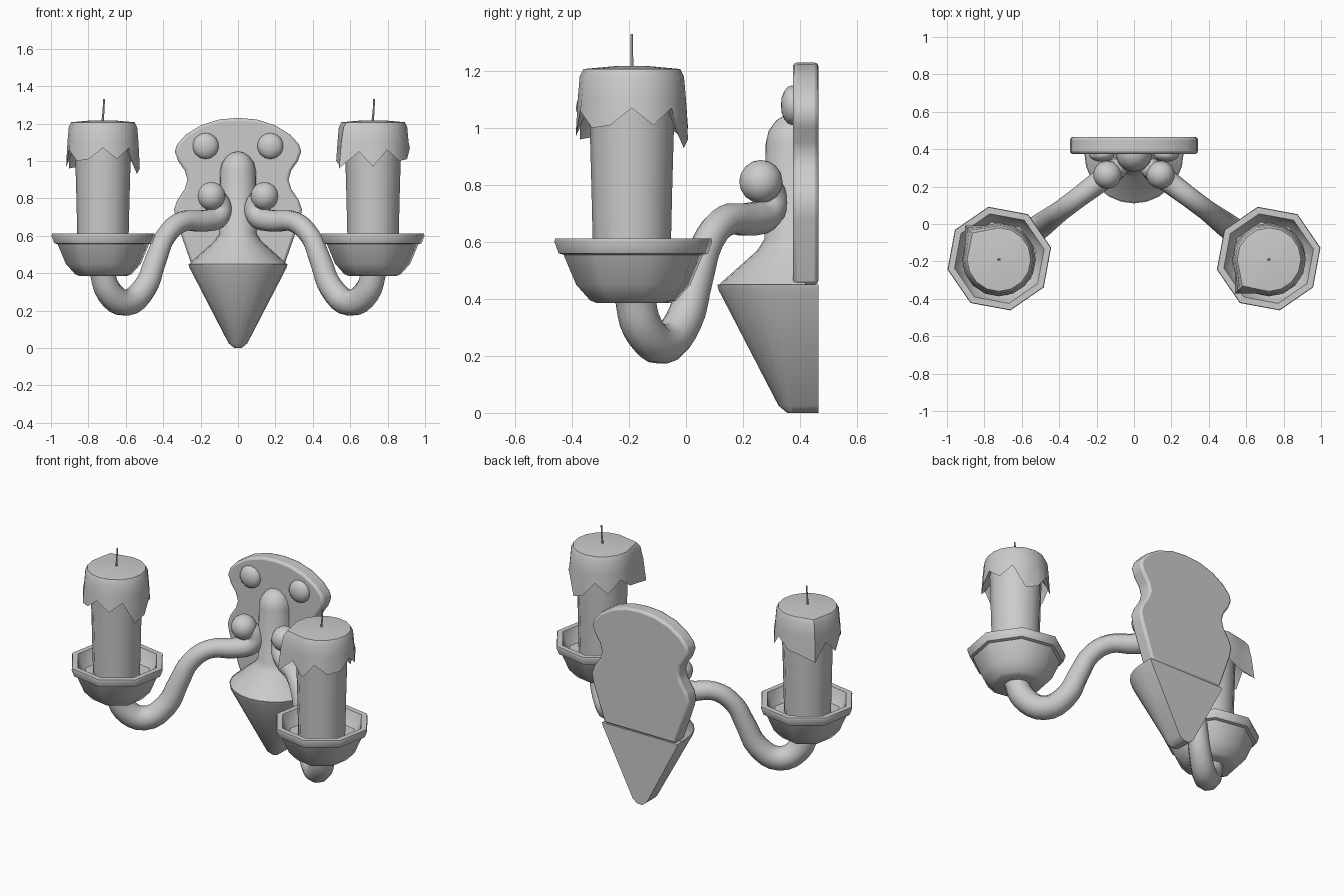
import bpy, bmesh
from math import sin, cos, pi, radians
from mathutils import Vector, Matrix

cube = bpy.data.objects.get("Cube")
if cube:
    bpy.data.objects.remove(cube, do_unlink=True)

mat = bpy.data.materials.new("plain_grey")
mat.use_nodes = True
GREY = (0.6, 0.6, 0.6, 1)
mat.diffuse_color = GREY
mat.node_tree.nodes["Principled BSDF"].inputs["Base Color"].default_value = GREY


def finish(obj, angle=40):
    """Give the part its material and shading."""
    obj.data.materials.clear()
    obj.data.materials.append(mat)
    bpy.ops.object.select_all(action='DESELECT')
    obj.select_set(True)
    bpy.context.view_layer.objects.active = obj
    bpy.ops.object.shade_smooth_by_angle(angle=radians(angle))
    return obj


def make(name, bm, angle=40):
    bmesh.ops.recalc_face_normals(bm, faces=bm.faces)
    me = bpy.data.meshes.new(name)
    bm.to_mesh(me)
    bm.free()
    obj = bpy.data.objects.new(name, me)
    bpy.context.collection.objects.link(obj)
    return finish(obj, angle)


def loft(name, rings, angle=40):
    """Skin a stack of equal-sized rings and cap both ends."""
    bm = bmesh.new()
    rows = [[bm.verts.new(p) for p in ring] for ring in rings]
    n = len(rows[0])
    for a, b in zip(rows, rows[1:]):
        for i in range(n):
            j = (i + 1) % n
            bm.faces.new((a[i], a[j], b[j], b[i]))
    bm.faces.new(rows[0][::-1])
    bm.faces.new(rows[-1])
    return make(name, bm, angle)


def circle(centre, r, z, sides, phase=0):
    return [(centre[0] + r * cos(phase + 2 * pi * i / sides),
             centre[1] + r * sin(phase + 2 * pi * i / sides), z) for i in range(sides)]


def ball(name, centre, scale, turn=0):
    bm = bmesh.new()
    m = Matrix.Translation(centre) @ Matrix.Rotation(turn, 4, 'X') @ Matrix.Diagonal((*scale, 1))
    bmesh.ops.create_uvsphere(bm, u_segments=14, v_segments=8, radius=1, matrix=m)
    return make(name, bm, 60)


# Wall plate with a waisted outline
FACE, BACK = 0.375, 0.465
half = [(0.1, 1.222), (0.2, 1.19), (0.28, 1.14), (0.325, 1.09), (0.338, 1.05), (0.32, 1.0),
        (0.285, 0.95), (0.27, 0.9), (0.285, 0.85), (0.325, 0.79), (0.342, 0.74),
        (0.33, 0.68), (0.25, 0.45)]
outline = [(0, 1.23)] + half + [(-x, z) for x, z in reversed(half)]
plate = loft("wall_plate", [[(x, y, z) for x, z in outline] for y in (FACE, BACK)])
bevel = plate.modifiers.new("rounded_edge", 'BEVEL')
bevel.width, bevel.segments, bevel.limit_method = 0.014, 2, 'ANGLE'
bevel.angle_limit = radians(50)


# Centre body: half-round in front, flat at the back
def half_round(r, z, back):
    arc = [(r * cos(pi + pi * i / 12), FACE + r * sin(pi + pi * i / 12), z) for i in range(13)]
    return arc + [(r, back, z), (-r, back, z)]


loft("lower_cone", [half_round(r, z, BACK) for r, z in
                    [(0.02, 0), (0.05, 0.025), (0.26, 0.43), (0.265, 0.45)]])
loft("centre_column", [half_round(r, z, 0.42) for r, z in
                       [(0.26, 0.45), (0.125, 0.57), (0.1, 0.61), (0.095, 0.95),
                        (0.085, 0.99), (0.06, 1.025), (0.03, 1.045), (0.005, 1.05)]])


# Candle cup: eight-sided bowl with a raised lip
def cup(side, centre):
    profile = [(0.13, 0.385), (0.155, 0.395), (0.205, 0.45), (0.25, 0.555), (0.268, 0.56),
               (0.283, 0.6), (0.28, 0.612), (0.245, 0.612), (0.225, 0.56), (0.2, 0.53)]
    loft(side + "_cup", [circle(centre, r, z, 8, radians(12)) for r, z in profile], 45)


# Candle with a ragged skirt of melted wax and a wick
DRIPS = [0.96, 1.05, 0.98, 1.06, 1.0, 0.98, 0.96, 1.05, 0.97, 1.06, 1.0, 1.01, 1.07, 1.01, 1.07, 0.93]


def candle(side, centre, turn):
    loft(side + "_candle", [circle(centre, r, z, 12) for r, z in
                            [(0.135, 0.5), (0.142, 0.8), (0.152, 1.15)]])

    def skirt(r, level, corner=0):
        ring = []
        for i, low in enumerate(DRIPS):
            a = turn + 2 * pi * i / len(DRIPS)
            rad = r + (corner if i == 6 else 0)
            z = level if level else low
            ring.append((centre[0] + rad * cos(a), centre[1] + rad * sin(a), z))
        return ring

    loft(side + "_melted_wax", [skirt(0.14, 1.12), skirt(0.197, None, 0.06),
                                skirt(0.19, 1.1, 0.05), skirt(0.183, 1.18, 0.04),
                                skirt(0.17, 1.207, 0.03), skirt(0.06, 1.217)], 40)
    x, y = centre
    loft(side + "_wick", [circle((x + dx, y), r, z, 6) for dx, r, z in
                          [(-0.003, 0.007, 1.2), (0.003, 0.005, 1.27), (0.006, 0.005, 1.33)]])


# Curling arm swept along an S-shaped path, ending in a ball
PATH = [(0.14, 0.8, 0.05), (0.095, 0.775, 0.055), (0.1, 0.71, 0.06), (0.18, 0.68, 0.06),
        (0.3, 0.675, 0.055), (0.385, 0.6, 0.055), (0.44, 0.47, 0.06), (0.5, 0.32, 0.066),
        (0.6, 0.242, 0.072), (0.69, 0.3, 0.072), (0.73, 0.42, 0.07)]


def arm(side, s):
    cu = bpy.data.curves.new(side + "_arm", 'CURVE')
    cu.dimensions = '3D'
    cu.bevel_depth, cu.bevel_resolution, cu.use_fill_caps = 1, 3, True
    cu.resolution_u = 4
    sp = cu.splines.new('BEZIER')
    sp.bezier_points.add(len(PATH) - 1)
    for p, (x, z, r) in zip(sp.bezier_points, PATH):
        p.co = Vector((s * x, 0.365 - 0.75 * x, z))
        p.radius = r
        p.handle_left_type = p.handle_right_type = 'AUTO'
    obj = bpy.data.objects.new(side + "_arm", cu)
    bpy.context.collection.objects.link(obj)
    bpy.ops.object.select_all(action='DESELECT')
    obj.select_set(True)
    bpy.context.view_layer.objects.active = obj
    bpy.ops.object.convert(target='MESH')
    finish(bpy.context.view_layer.objects.active, 60)
    ball(side + "_arm_scroll", (s * 0.142, 0.263, 0.812), (0.076, 0.076, 0.076))


for side, s, turn in (("left", 1, pi / 2), ("right", -1, 0)):
    ball(side + "_stud", (s * 0.173, 0.373, 1.08), (0.07, 0.07, 0.04), pi / 2)
    arm(side, s)
    cup(side, (s * 0.72, -0.185))
    candle(side, (s * 0.722, -0.19), turn)
